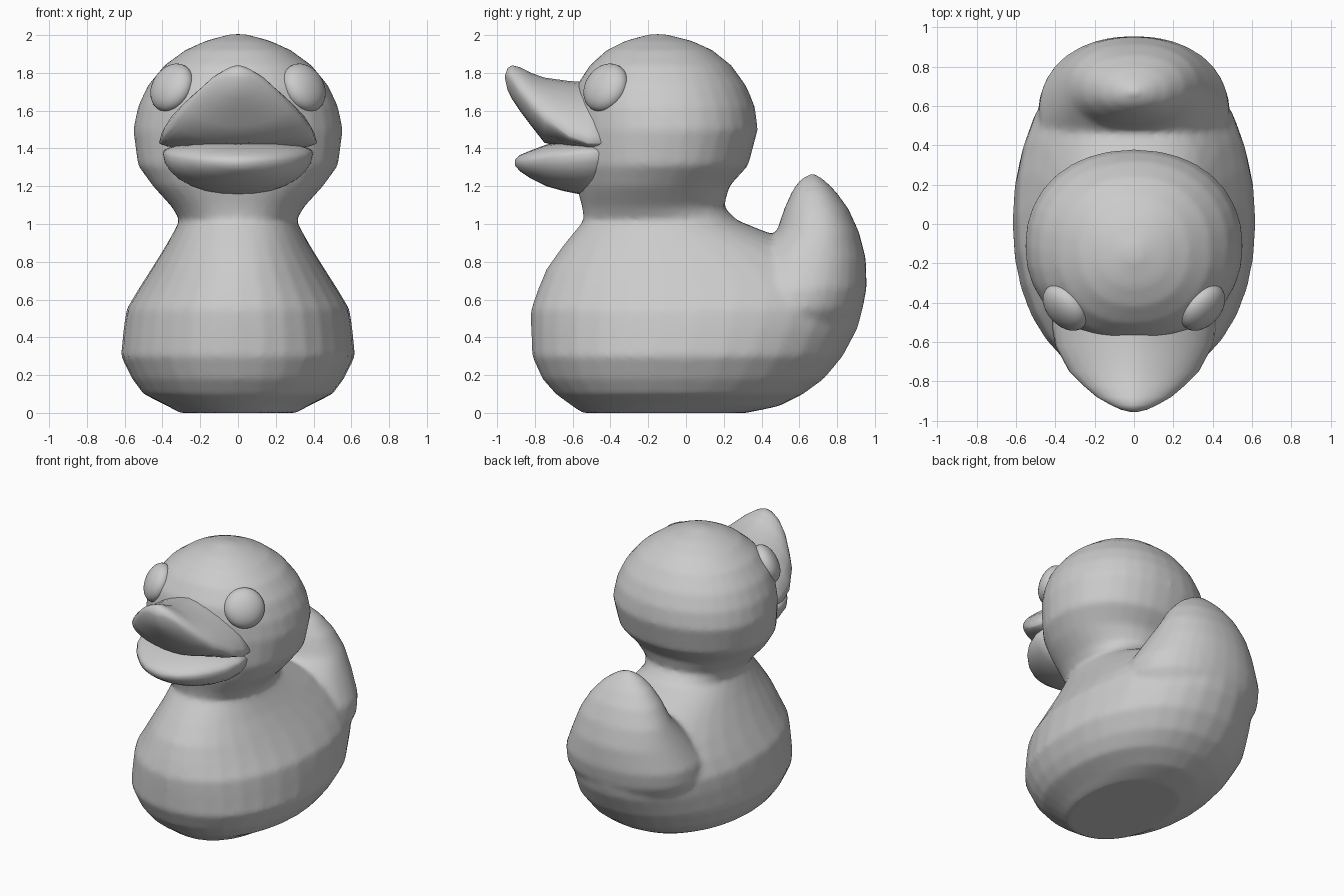
import bpy, bmesh, math
from mathutils import Vector


def spow(v, p):
    return math.copysign(abs(v) ** p, v)


def loft(bm, rings):
    """Skin a list of closed point rings and cap both ends."""
    loops = [[bm.verts.new(p) for p in ring] for ring in rings]
    n = len(loops[0])
    for a, b in zip(loops, loops[1:]):
        for i in range(n):
            j = (i + 1) % n
            bm.faces.new((a[i], a[j], b[j], b[i]))
    bm.faces.new(loops[0])
    bm.faces.new(loops[-1])


def flat_ring(z, front, back, w, n=32, e=2.15):
    """Horizontal oval from front y to back y, half width w."""
    c, r = (front + back) / 2, (back - front) / 2
    return [(w * spow(math.cos(t), 2 / e), c + r * spow(math.sin(t), 2 / e), z)
            for t in (2 * math.pi * i / n for i in range(n))]


def bill_ring(y, w, rim, top, bottom, e_top, n=28):
    """Upright section: rim height with separate upper and lower bulge."""
    pts = []
    for i in range(n):
        t = 2 * math.pi * i / n
        c, s = math.cos(t), math.sin(t)
        e = e_top if s > 0 else 2.0
        h = top - rim if s > 0 else rim - bottom
        pts.append((w * spow(c, 2 / e), y, rim + h * spow(s, 2 / e)))
    return pts


def make(name, bm):
    bmesh.ops.recalc_face_normals(bm, faces=bm.faces)
    for f in bm.faces:
        f.smooth = True
    me = bpy.data.meshes.new(name)
    bm.to_mesh(me)
    bm.free()
    ob = bpy.data.objects.new(name, me)
    bpy.context.collection.objects.link(ob)
    return ob


# Body, neck and head: height, front y, back y, half width
trunk = [
    (0.00, -0.55, 0.32, 0.31), (0.035, -0.60, 0.49, 0.37), (0.10, -0.69, 0.62, 0.50),
    (0.18, -0.76, 0.73, 0.56), (0.30, -0.815, 0.83, 0.62), (0.45, -0.82, 0.91, 0.605),
    (0.55, -0.82, 0.935, 0.59), (0.65, -0.785, 0.94, 0.53), (0.76, -0.74, 0.84, 0.46),
    (0.88, -0.655, 0.62, 0.385), (0.96, -0.59, 0.42, 0.34), (1.02, -0.54, 0.27, 0.31),
    (1.09, -0.55, 0.20, 0.35), (1.20, -0.58, 0.23, 0.45), (1.31, -0.60, 0.33, 0.53),
    (1.50, -0.60, 0.38, 0.555), (1.62, -0.60, 0.365, 0.53), (1.73, -0.58, 0.32, 0.48),
    (1.84, -0.51, 0.24, 0.39), (1.92, -0.42, 0.14, 0.28), (1.97, -0.32, 0.03, 0.17),
    (2.005, -0.19, -0.11, 0.04)]
# Upturned tail, sharing the same layout
tail = [
    (0.40, 0.15, 0.86, 0.42), (0.55, 0.18, 0.935, 0.49), (0.66, 0.22, 0.957, 0.48),
    (0.82, 0.34, 0.952, 0.40), (0.96, 0.48, 0.915, 0.33), (1.08, 0.52, 0.86, 0.26),
    (1.17, 0.56, 0.795, 0.18), (1.23, 0.60, 0.735, 0.10), (1.265, 0.655, 0.685, 0.03)]
bm = bmesh.new()
for table in (trunk, tail):
    loft(bm, [flat_ring(*row) for row in table])
body = make("body", bm)

# Fuse trunk and tail into one soft skin
fuse = body.modifiers.new("fuse", 'REMESH')
fuse.mode = 'VOXEL'
fuse.voxel_size = 0.02
fuse.use_smooth_shade = True
soft = body.modifiers.new("soften", 'SMOOTH')
soft.factor = 0.5
soft.iterations = 6

# Bill halves: y, half width, rim height, top, bottom
upper = [
    (-0.40, 0.41, 1.43, 1.74, 1.38), (-0.52, 0.418, 1.43, 1.75, 1.39),
    (-0.62, 0.40, 1.47, 1.757, 1.40), (-0.75, 0.33, 1.56, 1.775, 1.43),
    (-0.82, 0.26, 1.63, 1.80, 1.52), (-0.88, 0.19, 1.70, 1.83, 1.60),
    (-0.92, 0.12, 1.755, 1.84, 1.66), (-0.945, 0.065, 1.78, 1.825, 1.71),
    (-0.957, 0.015, 1.78, 1.79, 1.765)]
lower = [
    (-0.40, 0.40, 1.38, 1.44, 1.15), (-0.55, 0.395, 1.37, 1.44, 1.155),
    (-0.65, 0.36, 1.355, 1.435, 1.175), (-0.74, 0.30, 1.345, 1.42, 1.20),
    (-0.82, 0.22, 1.335, 1.39, 1.24), (-0.88, 0.13, 1.33, 1.365, 1.28),
    (-0.905, 0.03, 1.325, 1.34, 1.31)]
for name, table, e in (("upper_bill", upper, 1.6), ("lower_bill", lower, 2.2)):
    bm = bmesh.new()
    loft(bm, [bill_ring(*row, e) for row in table])
    make(name, bm)

# Eyes: flattened balls facing outward from the head
for name, s in (("right_eye", 1), ("left_eye", -1)):
    bm = bmesh.new()
    bmesh.ops.create_uvsphere(bm, u_segments=28, v_segments=16, radius=1)
    bmesh.ops.scale(bm, vec=(0.136, 0.136, 0.08), verts=bm.verts)
    eye = make(name, bm)
    eye.location = (0.35 * s, -0.425, 1.722)
    eye.rotation_mode = 'QUATERNION'
    eye.rotation_quaternion = Vector((0.67 * s, -0.61, 0.42)).to_track_quat('Z', 'Y')
